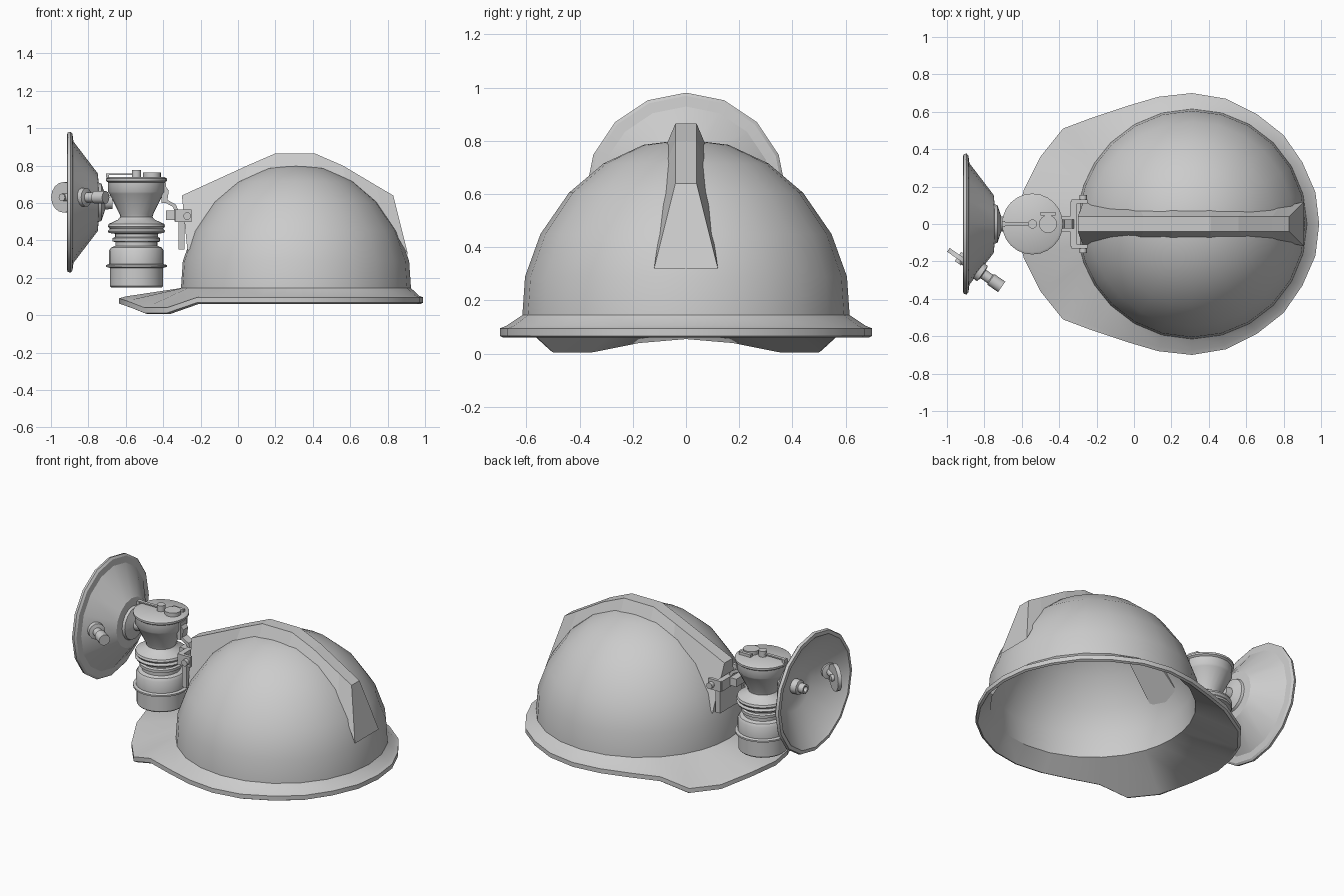
import bpy, bmesh
from math import cos, sin, pi, radians
from mathutils import Vector

if "Cube" in bpy.data.objects:
    bpy.data.objects.remove(bpy.data.objects["Cube"])


def finish(name, bm, angle=35):
    bmesh.ops.remove_doubles(bm, verts=bm.verts, dist=1e-5)
    bmesh.ops.recalc_face_normals(bm, faces=bm.faces)
    me = bpy.data.meshes.new(name)
    bm.to_mesh(me)
    bm.free()
    ob = bpy.data.objects.new(name, me)
    bpy.context.collection.objects.link(ob)
    bpy.ops.object.select_all(action='DESELECT')
    ob.select_set(True)
    bpy.context.view_layer.objects.active = ob
    if angle:
        bpy.ops.object.shade_smooth_by_angle(angle=radians(angle))
    return ob


def loft(name, rings, angle=35, caps=False):
    """Bridge closed rings of equal point count."""
    bm = bmesh.new()
    vs = [[bm.verts.new(p) for p in r] for r in rings]
    n = len(rings[0])
    for a, b in zip(vs, vs[1:]):
        for i in range(n):
            j = (i + 1) % n
            bm.faces.new((a[i], a[j], b[j], b[i]))
    if caps:
        bm.faces.new(vs[0])
        bm.faces.new(vs[-1])
    return finish(name, bm, angle)


def lathe(name, profile, origin, axis=(0, 0, 1), segs=16, angle=35):
    """Revolve (radius, height) points round an axis."""
    q = Vector(axis).to_track_quat('Z', 'Y')
    o = Vector(origin)
    rings = [[o + q @ Vector((r * cos(2 * pi * i / segs), r * sin(2 * pi * i / segs), h))
              for i in range(segs)] for r, h in profile]
    return loft(name, rings, angle)


def rod(name, p0, p1, r, segs=12):
    d = Vector(p1) - Vector(p0)
    return lathe(name, [(0, 0), (r, 0), (r, d.length), (0, d.length)], p0, d, segs)


def box(name, lo, hi):
    (a, b, c), (d, e, f) = lo, hi
    return loft(name, [[(a, b, z), (d, b, z), (d, e, z), (a, e, z)] for z in (c, f)], 0, True)


# Helmet shell: round dome blending into a brim with a dipped front bill
CX = 0.31
half = [(0, .99, 0, 0), (15, .97, .17, 0), (30, .90, .33, 0), (45, .80, .475, 0),
        (60, .66, .585, 0), (75, .49, .67, 0), (90, .31, .70, 0), (105, .13, .68, 0),
        (120, -.04, .63, 0), (135, -.22, .57, 0), (148, -.38, .51, -.055),
        (160, -.50, .36, -.055), (170, -.59, .18, -.02), (180, -.635, 0, -.005)]
outline = half + [(-a, x, -y, dz) for a, x, y, dz in half[-2:0:-1]]


def dome_ring(r, z):
    return [(CX + r * cos(radians(p[0])), r * sin(radians(p[0])), z) for p in outline]


def brim_ring(k, z):
    return [(CX + (x - CX) * k, y * k, z + dz) for a, x, y, dz in outline]


dome = [(.615, .145), (.605, .29), (.547, .45), (.44, .605), (.31, .715), (.16, .785), (0, .805)]
rings = [dome_ring(r, z) for r, z in dome[::-1]]
rings += [brim_ring(.965, .105), brim_ring(1, .095), brim_ring(1, .067), brim_ring(.98, .06)]
rings += [dome_ring(max(r - .02, 0), z - (.02 if r < .6 else 0)) for r, z in dome]
loft("helmet_shell", rings, 40)

# Crest ridge: top (x, z, half width) and bottom (x, z, half width) per section
crest = [((-.30, .64, .04), (-.27, .34, .12)), ((.05, .80, .04), (.03, .69, .085)),
         ((.20, .865, .04), (.20, .77, .08)), ((.41, .865, .04), (.41, .77, .08)),
         ((.56, .80, .04), (.58, .70, .08)), ((.74, .693, .04), (.77, .56, .085)),
         ((.83, .64, .04), (.91, .32, .12))]
loft("crest_ridge", [[(t[0], -t[2], t[1]), (t[0], t[2], t[1]), (b[0], b[2], b[1]), (b[0], -b[2], b[1])]
                     for t, b in crest], 0, True)

# Lamp body: fuel chamber, waist rings and flared water tank
LX = -.543
lathe("lamp_body", [(0, .148), (.135, .148), (.142, .155), (.142, .253), (.163, .258), (.163, .268),
                    (.146, .273), (.146, .345), (.135, .362), (.113, .37), (.113, .39), (.127, .395),
                    (.127, .412), (.115, .418), (.115, .435), (.148, .44), (.153, .45), (.143, .462),
                    (.153, .475), (.148, .488), (.1, .51), (.086, .525), (.09, .54), (.145, .65),
                    (.152, .66), (.152, .71), (.163, .718), (.163, .73), (.15, .738), (0, .738)],
      (LX, 0, 0), segs=24)

# Lid fittings: water lever, pivot, filler cap and its latch
box("lever_arm", (-.70, -.01, .75), (-.54, .01, .758))
box("lever_tip", (-.705, -.015, .735), (-.69, .015, .758))
rod("lever_pivot", (LX, 0, .73), (LX, 0, .775), .025)
rod("filler_cap", (-.46, 0, .735), (-.46, 0, .762), .048, 16)
box("cap_latch", (-.50, .045, .738), (-.42, .065, .755))

# Reflector dish with collar, open towards -x
DZ = .604
lathe("reflector", [(0, -.03), (.035, -.03), (.04, .01), (.10, .03), (.105, .045), (.155, .05), (.165, .058),
                    (.325, .18), (.365, .185), (.377, .195), (.372, .212), (.35, .215), (.335, .2),
                    (.155, .075), (.07, .065), (0, .065)], (-.70, 0, DZ), (-1, 0, 0), 16, 30)
lathe("burner_tip", [(0, 0), (.045, 0), (.045, .05), (.03, .055), (.03, .09), (.018, .09), (.018, .06), (0, .06)],
      (-.755, 0, DZ), (-1, 0, 0), 12)

# Striker: wheel in front of the dish, barrel and knob behind it
C = Vector((-.925, -.185, .63))
D = Vector((.82, -.57, 0)).normalized()
N = Vector((.57, .82, 0)).normalized()
rod("striker_wheel", C - N * .012, C + N * .012, .082, 16)
rod("striker_hub", C - N * .03, C + N * .03, .02)
lathe("striker_barrel", [(0, 0), (.024, 0), (.024, .08), (.05, .085), (.05, .14), (.027, .145),
                         (.027, .19), (.034, .195), (.034, .265), (0, .265)], C, D, 14)

# Mounting clip on the helmet front
box("clip_plate", (-.34, -.12, .50), (-.305, .12, .565))
box("clip_tongue", (-.318, -.11, .35), (-.285, .11, .54))
box("clip_socket", (-.385, -.042, .51), (-.33, .042, .56))
for s, side in ((1, "left"), (-1, "right")):
    y0, y1 = sorted((s * .11, s * .13))
    box("clip_ear_" + side, (-.335, y0, .498), (-.248, y1, .565))
    rod("clip_bolt_" + side, (-.272, s * .12, .53), (-.272, s * .155, .53), .02)

# Bent hook joining lamp to clip
box("hook_lug", (-.41, -.03, .60), (-.385, .03, .71))
path = [(-.40, .69), (-.378, .66), (-.385, .61), (-.34, .585), (-.325, .55)]
loft("hook_strap", [[(x - .008, -.025, z - .006), (x + .008, -.025, z + .006),
                     (x + .008, .025, z + .006), (x - .008, .025, z - .006)] for x, z in path], 30, True)
